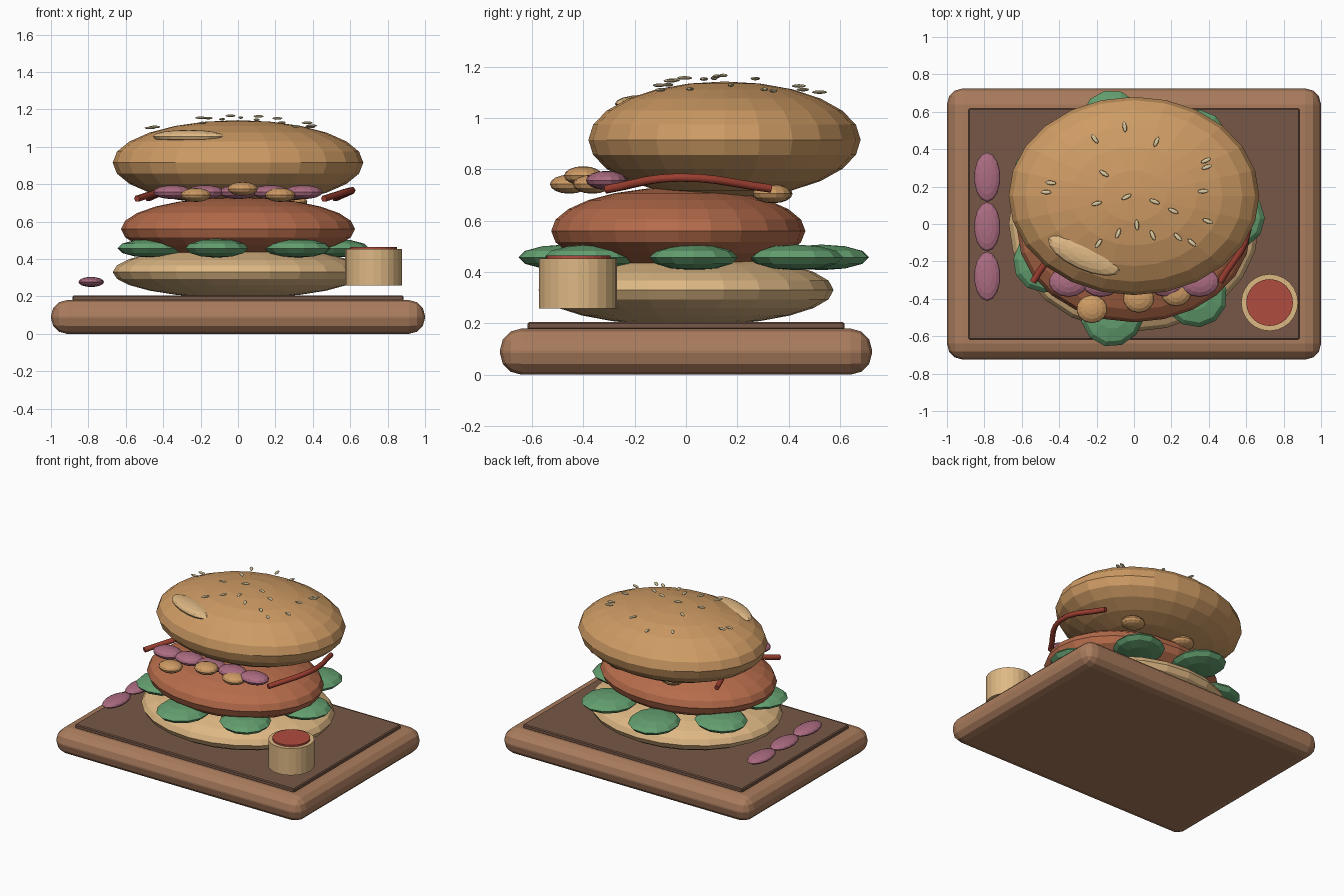
import bpy, math
from mathutils import Vector

if "Cube" in bpy.data.objects:
    bpy.data.objects.remove(bpy.data.objects["Cube"])


def colour(name, r, g, b):
    m = bpy.data.materials.new(name)
    lin = [((c / 255 + 0.055) / 1.055) ** 2.4 for c in (r, g, b)]
    m.diffuse_color = (*lin, 1)
    m.use_nodes = True
    m.node_tree.nodes["Principled BSDF"].inputs["Base Color"].default_value = m.diffuse_color
    return m


WOOD = colour("board wood", 170, 124, 93)
INSET = colour("dark wood", 118, 87, 70)
CRUST = colour("bun crust", 206, 155, 100)
CRUMB = colour("pale bun", 222, 184, 132)
MEAT = colour("patty brown", 182, 108, 75)
LEAF = colour("leaf green", 100, 160, 112)
ONION = colour("onion pink", 172, 108, 130)
BACON = colour("bacon red", 155, 62, 48)
SAUCE = colour("sauce red", 176, 76, 64)
SEED = colour("seed cream", 222, 203, 160)


def finish(name, mat):
    ob = bpy.context.object
    ob.name = name
    ob.data.materials.append(mat)
    return ob


def ellipsoid(name, mat, loc, size, rot=0, seg=24, rings=12):
    bpy.ops.mesh.primitive_uv_sphere_add(segments=seg, ring_count=rings, radius=1,
                                         location=loc, rotation=(0, 0, rot))
    ob = finish(name, mat)
    ob.scale = size
    return ob


def slab(name, mat, size, z, bevel, segments):
    bpy.ops.mesh.primitive_cube_add(size=1, location=(0, 0, z))
    ob = finish(name, mat)
    ob.scale = size
    bpy.ops.object.transform_apply(location=False, rotation=False, scale=True)
    mod = ob.modifiers.new("rounded edges", 'BEVEL')
    mod.width = bevel
    mod.segments = segments


def disc(name, mat, x, y, radius, z0, z1):
    bpy.ops.mesh.primitive_cylinder_add(vertices=24, radius=radius, depth=z1 - z0,
                                        location=(x, y, (z0 + z1) / 2))
    finish(name, mat)


# Serving board with a darker raised panel
slab("board", WOOD, (2, 1.45, 0.18), 0.09, 0.085, 3)
slab("board_panel", INSET, (1.77, 1.235, 0.03), 0.19, 0.006, 1)

# Main stack
BUN_C, BUN_R = Vector((0, 0.15, 0.915)), Vector((0.67, 0.53, 0.227))
ellipsoid("bottom_bun", CRUMB, (0, 0, 0.33), (0.67, 0.575, 0.14))
ellipsoid("patty", MEAT, (0, -0.03, 0.56), (0.625, 0.495, 0.17))
ellipsoid("top_bun", CRUST, BUN_C, BUN_R)
ellipsoid("bun_highlight", CRUMB, (-0.265, -0.165, 1.055), (0.21, 0.08, 0.035),
          math.radians(-24), 16, 8)

# Ring of lettuce leaves
for i in range(7):
    a = i * math.tau / 7
    ellipsoid(f"lettuce_leaf_{i}", LEAF,
              (0.51 * math.cos(a), 0.03 + 0.51 * math.sin(a), 0.457),
              (0.19, 0.172, 0.05), a, 12, 6)

# Onion pieces in the burger, and a row on the board
for i in range(5):
    ellipsoid(f"onion_slice_{i}", ONION, (-0.35 + 0.175 * i, -0.31, 0.757),
              (0.105, 0.08, 0.037), 0, 14, 8)
for i in range(3):
    ellipsoid(f"side_onion_{i}", ONION, (-0.785, 0.25 - 0.265 * i, 0.277),
              (0.07, 0.132, 0.027), 0, 14, 8)

# Crisp fried bits
for i, p in enumerate([(-0.225, -0.455, 0.742), (0.025, -0.4, 0.775), (0.225, -0.365, 0.742),
                       (0.29, 0.335, 0.705), (-0.13, 0.34, 0.705)]):
    ellipsoid(f"fried_bit_{i}", CRUST, p, (0.083, 0.075, 0.037), 0, 14, 8)

# Bowed bacon strips
for i, shift in enumerate((0, -1.0)):
    cu = bpy.data.curves.new("bacon_strip", 'CURVE')
    cu.dimensions = '3D'
    cu.bevel_depth = 0.018
    cu.bevel_resolution = 1
    cu.use_fill_caps = True
    cu.resolution_u = 5
    sp = cu.splines.new('BEZIER')
    path = [(0.46, -0.31, 0.722), (0.61, -0.03, 0.768), (0.52, 0.33, 0.725)]
    sp.bezier_points.add(len(path) - 1)
    for bp, (x, y, z) in zip(sp.bezier_points, path):
        bp.co = (x + shift, y, z)
        bp.handle_left_type = bp.handle_right_type = 'AUTO'
    ob = bpy.data.objects.new(f"bacon_strip_{i}", cu)
    cu.materials.append(BACON)
    bpy.context.collection.objects.link(ob)

# Sauce cup
disc("sauce_cup", CRUMB, 0.725, -0.42, 0.152, 0.258, 0.453)
disc("sauce", SAUCE, 0.725, -0.42, 0.125, 0.43, 0.465)

# Seeds hovering just over the top bun, pointing outward
seeds = [(-.21, .455), (-.05, .52), (.12, .44), (.385, .34), (.39, .305), (.37, .175),
         (-.16, .27), (-.445, .22), (-.47, .17), (-.2, .11), (-.04, .145), (.11, .12),
         (.21, .07), (.395, .015), (.015, -.005), (-.085, -.05), (.1, -.06),
         (.235, -.07), (.31, -.1), (-.19, -.105)]
for i, (x, y) in enumerate(seeds):
    h = 1 - (x / BUN_R.x) ** 2 - ((y - BUN_C.y) / BUN_R.y) ** 2
    z = BUN_C.z + BUN_R.z * math.sqrt(max(h, 0)) + 0.024
    ellipsoid(f"seed_{i}", SEED, (x, y, z), (0.03, 0.012, 0.007),
              math.atan2(y - 0.165, x), 8, 6)
